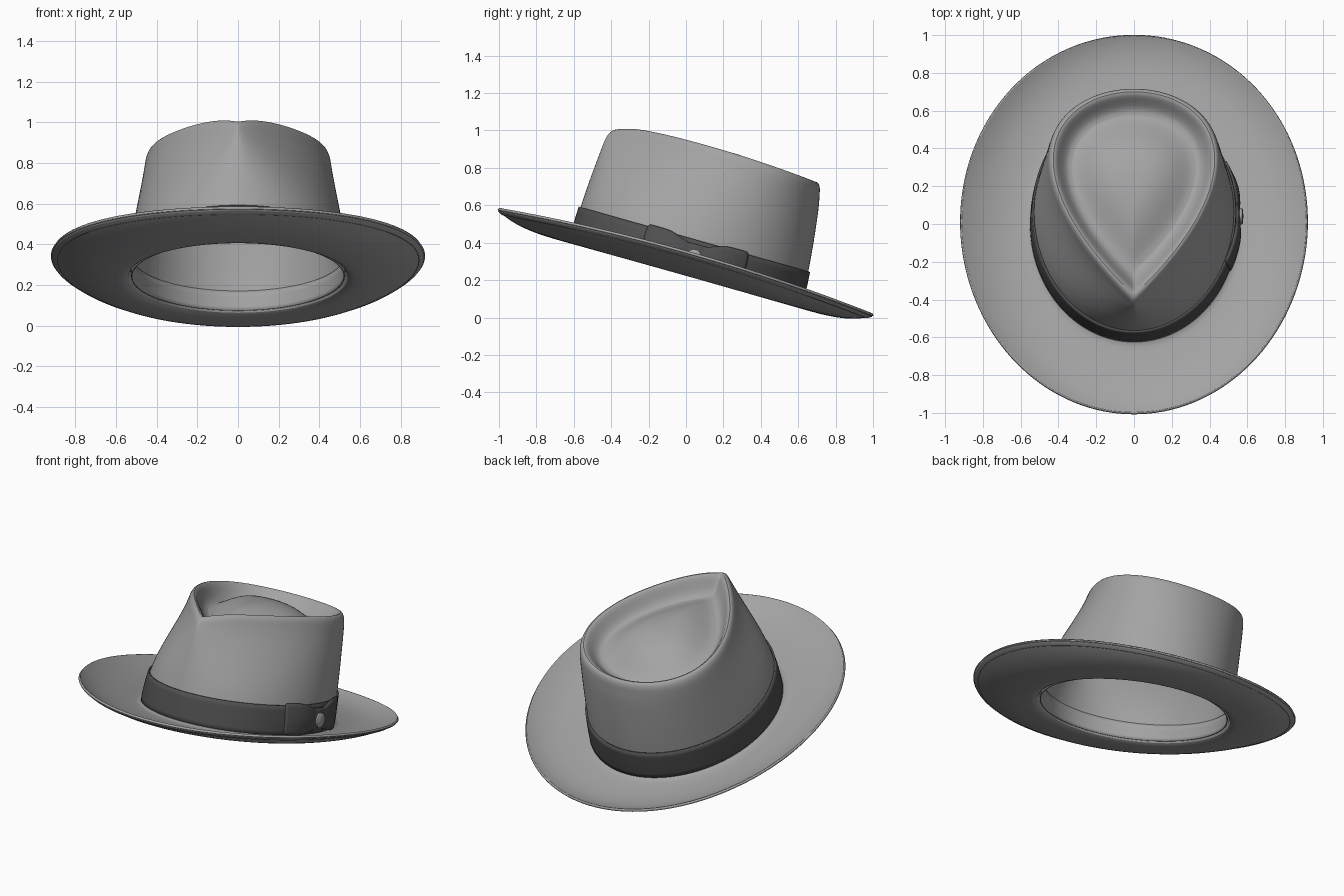
import bpy, math
from math import sin, cos, pi, exp

if "Cube" in bpy.data.objects:
    bpy.data.objects.remove(bpy.data.objects["Cube"])

TILT = math.atan(0.2825)
N = 72


def world(x, u, w):
    """Hat space (x, back, up from brim) to the tilted world pose."""
    return (x, u * cos(TILT) + w * sin(TILT),
            0.304 - u * sin(TILT) + w * cos(TILT))


def smooth(a):
    a = max(0, min(1, a))
    return a * a * (3 - 2 * a)


def grey(name, v):
    m = bpy.data.materials.new(name)
    m.diffuse_color = (v, v, v, 1)
    m.use_nodes = True
    m.node_tree.nodes["Principled BSDF"].inputs["Base Color"].default_value = m.diffuse_color
    return m


felt, dark = grey("felt_grey", 0.37), grey("dark_ribbon", 0.08)


def make(name, verts, faces, thickness=0, mat=felt, subsurf=1):
    me = bpy.data.meshes.new(name)
    me.from_pydata([world(*v) for v in verts], [], faces)
    ob = bpy.data.objects.new(name, me)
    bpy.context.collection.objects.link(ob)
    if subsurf:
        s = ob.modifiers.new("smooth", 'SUBSURF')
        s.levels = s.render_levels = subsurf
    if thickness:
        s = ob.modifiers.new("thick", 'SOLIDIFY')
        s.thickness, s.offset = thickness, -1
    me.materials.append(mat)
    bpy.ops.object.select_all(action='DESELECT')
    ob.select_set(True)
    bpy.context.view_layer.objects.active = ob
    bpy.ops.object.shade_smooth_by_angle(angle=math.radians(40))
    return ob


def loft(rings, closed=True):
    n = len(rings[0])
    verts = [v for r in rings for v in r]
    faces = []
    for r in range(len(rings) - 1):
        for i in range(n if closed else n - 1):
            j = (i + 1) % n
            faces.append((r*n + i, r*n + j, (r+1)*n + j, (r+1)*n + i))
    return verts, faces


T = [2 * pi * i / N for i in range(N)]


def oval(t, grow=0.0):
    return (0.54 + grow) * sin(t), 0.014 - (0.638 + grow) * cos(t)


def teardrop(t):
    return 0.54 * sin(t) * sin(t / 2) + 0.045 * sin(t), -0.592 * cos(t)


def wall(t, w, grow=0.0):
    """Crown wall: oval at the band easing into the pinched teardrop."""
    front = 0.08 * smooth((w + 0.07) / 0.25) + 0.92 * smooth((w - 0.08) / 0.62) / smooth(0.46 / 0.62)
    side = (max(w, 0) / 0.56) ** 1.5
    m = smooth(1.5 * sin(t / 2) ** 2)
    s = min(front, 1) * (1 - m) + side * m
    (a, b), (c, d) = oval(t, grow), teardrop(t)
    return a + (c - a) * s, b + (d - b) * s, w


def brim(t, r, lift=0.0):
    a, b = oval(t, 0.012)
    side = sin(t) ** 2
    p = 3.6 - 1.5 * side
    return (a + (0.914 * sin(t) - a) * r, b + (-1.038 * cos(t) - b) * r,
            -0.066 + (0.066 + 0.052 * side) * r ** p + lift)


def top(t, k, drop):
    c, d = teardrop(t)
    a = min(t, 2 * pi - t)
    dip = 0.034 * exp(-(a / 0.5) ** 2) * smooth(k * 2 - 1)
    return (c * k, 0.11 + (d - 0.11) * k,
            0.599 + (0.026 * sin(t) ** 2 + 0.006 * cos(t)) * k - dip + drop)


# Felt body: brim, crown wall, rolled teardrop rim, groove and centre dome
rings = [[brim(t, r) for t in T] for r in (1, .985, .94, .87, .75, .6, .4, .2, .06)]
rings += [[wall(t, w, g) for t in T] for w, g in
          ((-.06, .008), (-.03, 0), (.04, 0), (.12, 0), (.2, 0), (.28, 0), (.36, 0), (.43, 0), (.49, 0))]
rings += [[top(t, k, d) for t in T] for k, d in
          ((1, -.062), (.99, -.032), (.968, -.008), (.935, .004), (.895, -.008), (.85, -.044),
           (.79, -.085), (.72, -.098), (.63, -.08), (.53, -.05), (.4, -.014), (.26, .01),
           (.12, .02), (.02, .023))]
verts, faces = loft(rings)
last = len(verts) - N
verts.append((0, 0.11, 0.622))
faces += [(last + i, last + (i + 1) % N, len(verts) - 1) for i in range(N)]
make("felt_hat_body", verts, faces, 0.014)

# Folded edge under the brim
rings = [[brim(t, r, -.013) for t in T] for r in (.998, .97, .93)]
make("brim_edge_fold", *loft(rings), 0.006)

# Ribbon band
rings = [[wall(t, w, 0.011) for t in T] for w in (-.06, 0, .06, .122)]
make("ribbon_band", *loft(rings), 0.01, dark)

# Inner sweatband
rings = [[wall(t, w, -0.014) for t in T] for w in (-.06, -.02, .04)]
make("sweatband", *loft(rings), 0.005)


def strip(u0, u1, n, low, high, out):
    """Cloth patch following the right side of the band."""
    rows = []
    for k in range(5):
        row = []
        for i in range(n + 1):
            s = -1 + 2 * i / n
            u = u0 + (u1 - u0) * i / n
            t = math.acos((0.014 - u) / 0.655)
            w = low(s) + (high(s) - low(s)) * k / 4
            row.append(wall(t, w, 0.015 + out(s) * (1 - 0.25 * abs(k - 2))))
        rows.append(row)
    return loft(rows, False)


# Bow wings pinched in the middle, and the knot over them
make("bow", *strip(-.25, .32, 20,
     lambda s: -.055 + .03 * (1 - smooth(abs(s) * 1.6)),
     lambda s: .135 - .045 * (1 - smooth(abs(s) * 1.6)),
     lambda s: .02 * sin(pi * min(1, abs(s))) + .003), 0.014, dark)
make("bow_knot", *strip(-.03, .10, 6, lambda s: -.05, lambda s: .1,
     lambda s: .014 * (1 - s * s) + .003), 0.016, dark)

# Round button on the knot
M = 24
rings = [[(x, 0.035 + r * cos(2*pi*i/M), 0.026 + r * 1.1 * sin(2*pi*i/M)) for i in range(M)]
         for x, r in ((.54, .042), (.572, .042), (.577, .036), (.579, .002))]
verts, faces = loft(rings)
faces.append(tuple(range(3 * M, 4 * M)))
make("bow_button", verts, faces, subsurf=0)
